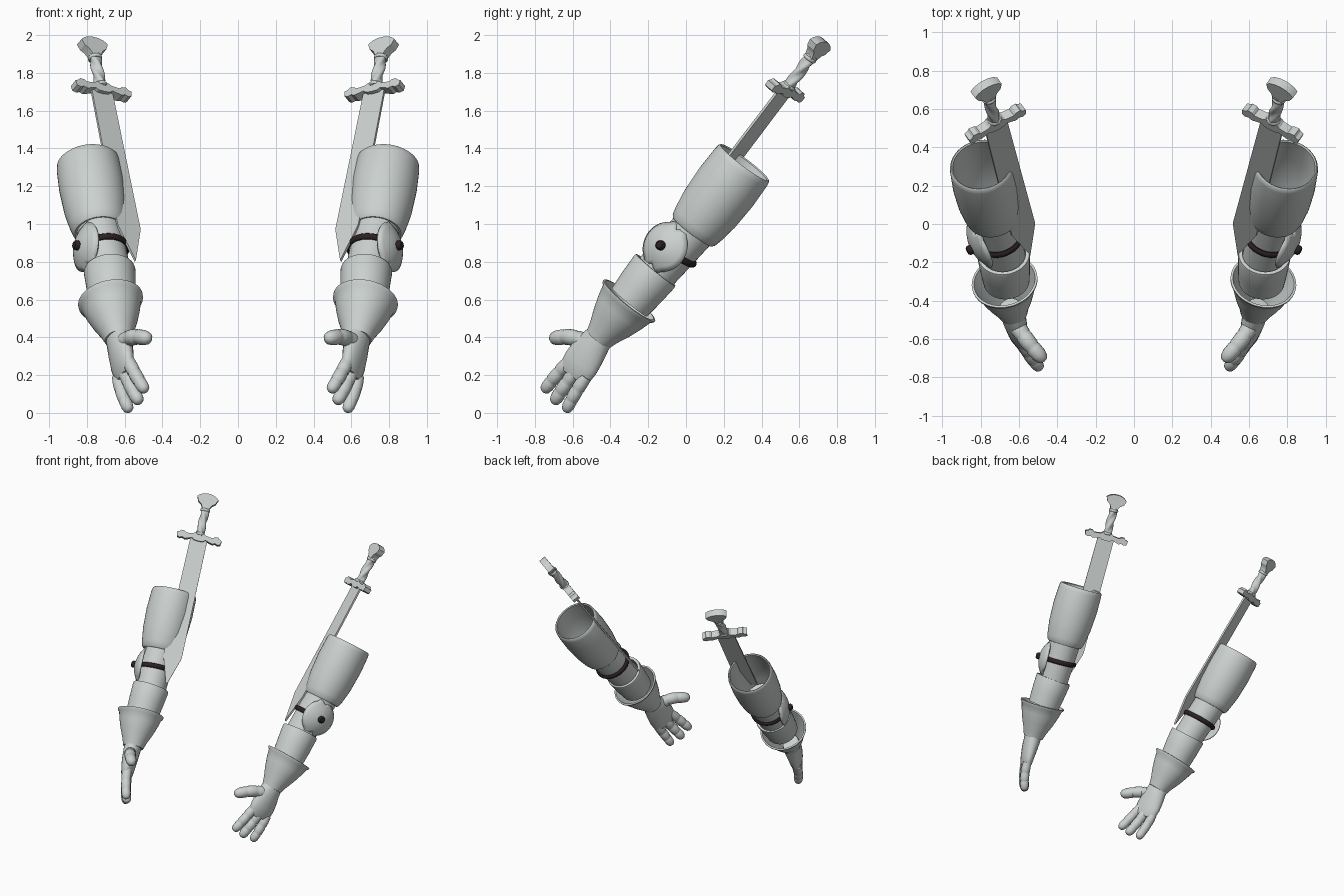
import bpy
import bmesh
from math import sin, cos, pi, radians
from mathutils import Vector

cube = bpy.data.objects.get("Cube")
if cube:
    bpy.data.objects.remove(cube, do_unlink=True)


def material(name, rgb):
    mat = bpy.data.materials.new(name)
    mat.use_nodes = True
    mat.diffuse_color = (*rgb, 1)
    mat.node_tree.nodes["Principled BSDF"].inputs["Base Color"].default_value = (*rgb, 1)
    return mat


STEEL = material("pale_steel", (0.60, 0.64, 0.63))
LEATHER = material("dark_leather", (0.025, 0.015, 0.015))


def build(name, verts, faces, mat=STEEL, angle=40, thickness=0):
    """Make the left part at +x and its mirrored right twin."""
    for side, sign in (("left", 1), ("right", -1)):
        bm = bmesh.new()
        vs = [bm.verts.new((v.x * sign, v.y, v.z)) for v in verts]
        for f in faces:
            bm.faces.new([vs[i] for i in f])
        bmesh.ops.remove_doubles(bm, verts=bm.verts, dist=0.0002)
        bmesh.ops.recalc_face_normals(bm, faces=bm.faces)
        mesh = bpy.data.meshes.new(f"{side}_{name}")
        bm.to_mesh(mesh)
        bm.free()
        mesh.materials.append(mat)
        mesh.shade_smooth()
        mesh.set_sharp_from_angle(angle=radians(angle))
        obj = bpy.data.objects.new(f"{side}_{name}", mesh)
        bpy.context.collection.objects.link(obj)
        if thickness:
            mod = obj.modifiers.new("thickness", "SOLIDIFY")
            mod.thickness = thickness
            mod.offset = 0


def grid_faces(rings, n, closed=False):
    faces = []
    for i in range(rings if closed else rings - 1):
        a, b = i * n, (i + 1) % rings * n
        for j in range(n):
            k = (j + 1) % n
            faces.append((a + j, a + k, b + k, b + j))
    return faces


def lathe(name, base, top, profile, closed=True, n=40, mat=STEEL):
    """Spin (distance, radius) pairs around the line from base to top."""
    base, top = Vector(base), Vector(top)
    d = (top - base).normalized()
    a = d.cross(Vector((0, 1, 0))).normalized()
    b = d.cross(a)
    verts = [base + d * t + (a * cos(2 * pi * j / n) + b * sin(2 * pi * j / n)) * r
             for t, r in profile for j in range(n)]
    build(name, verts, grid_faces(len(profile), n, closed), mat)


def sweep(name, stations, wide, n=20):
    """Join elliptical rings (centre, wide radius, thin radius), with end caps."""
    pts = [Vector(s[0]) for s in stations]
    verts = []
    for i, (_, rw, rt) in enumerate(stations):
        d = (pts[min(i + 1, len(pts) - 1)] - pts[max(i - 1, 0)]).normalized()
        a = (wide - d * wide.dot(d)).normalized()
        b = d.cross(a)
        verts += [pts[i] + a * cos(2 * pi * j / n) * rw + b * sin(2 * pi * j / n) * rt
                  for j in range(n)]
    faces = grid_faces(len(pts), n)
    for i in (0, len(pts) - 1):
        c = len(verts)
        verts.append(pts[i].copy())
        faces += [(c, i * n + j, i * n + (j + 1) % n) for j in range(n)]
    build(name, verts, faces, angle=60)


def slab(name, half, origin, u, v, w, thick):
    """Extrude a half outline, mirrored across v, along w."""
    outline = half + [(-x, y) for x, y in reversed(half) if x > 0]
    n = len(outline)
    verts = [origin + u * x + v * y + w * s * thick / 2 for s in (-1, 1) for x, y in outline]
    faces = grid_faces(2, n) + [tuple(range(n)), tuple(range(n, 2 * n))]
    build(name, verts, faces, angle=25)


# Arm armour, from the shoulder end to the wrist
elbow = Vector((0.71, -0.06, 0.86))
lathe("upper_arm_guard", (0.735, 0.035, 0.96), (0.795, 0.31, 1.325),
      [(0, 0.11), (0, 0.13), (0.012, 0.14), (0.05, 0.15), (0.15, 0.166), (0.3, 0.174),
       (0.43, 0.17), (0.455, 0.166), (0.462, 0.159), (0.455, 0.152), (0.3, 0.157),
       (0.1, 0.143), (0.03, 0.11)])
lathe("elbow_sleeve", (0.672, -0.2, 0.7), (0.745, 0.075, 1.01),
      [(0, 0), (0, 0.112), (0.2, 0.118), (0.42, 0.122), (0.42, 0)], closed=False)
lathe("forearm_cuff", (0.665, -0.3, 0.585), (0.68, -0.16, 0.757),
      [(0, 0.12), (0.1, 0.13), (0.21, 0.137), (0.222, 0.134), (0.222, 0.115), (0, 0.1)])
lathe("flared_gauntlet", (0.63, -0.465, 0.39), (0.675, -0.3, 0.595),
      [(0, 0.076), (0.05, 0.092), (0.12, 0.122), (0.19, 0.146), (0.245, 0.161),
       (0.258, 0.173), (0.268, 0.174), (0.27, 0.162), (0.2, 0.138), (0.1, 0.1), (0, 0.06)])

# Elbow strap, domed plate and knob
axis = Vector((0.15, 0.58, 0.80)).normalized()
out = Vector((0.14, -0.07, 0.03))
out = (out - axis * out.dot(axis)).normalized()
across = axis.cross(out)
ring = [2 * pi * i / 10 for i in range(10)]
lathe("elbow_strap", elbow, elbow + axis,
      [(0.018 * cos(t), 0.125 + 0.014 * sin(t)) for t in ring], mat=LEATHER)

count = 48
hub = elbow + out * 0.152
verts, faces = [hub], []
for level in range(1, 6):
    for j in range(count):
        turn = 2 * pi * j / count
        # the rim has a pointed notch at both ends of the arm axis
        off = min(j, count - j, abs(j - count // 2))
        rim = (0.108, 0.122, 0.15, 0.138)[off] if off < 4 else 0.13
        r = rim * level / 5
        verts.append(hub + (axis * cos(turn) + across * sin(turn)) * r - out * r * r * 2.8)
faces = [(0, 1 + j, 1 + (j + 1) % count) for j in range(count)]
faces += [tuple(i + 1 for i in f) for f in grid_faces(5, count)]
build("elbow_plate", verts, faces, thickness=0.014)
lathe("elbow_knob", hub, hub + out,
      [(0, 0), (0, 0.026), (0.02, 0.026), (0.03, 0.018), (0.033, 0)],
      closed=False, n=20, mat=LEATHER)

# Hand: palm, three jointed fingers and a thumb
spread = Vector((0.06, 0.12, -0.10)).normalized()
sweep("palm", [((0.645, -0.44, 0.42), 0.07, 0.06), ((0.63, -0.475, 0.38), 0.084, 0.064),
               ((0.62, -0.52, 0.32), 0.1, 0.058), ((0.612, -0.555, 0.265), 0.105, 0.05),
               ((0.603, -0.583, 0.22), 0.1, 0.042), ((0.597, -0.598, 0.195), 0.082, 0.03)], spread)

JOINTS = [(0, 0.95), (0.2, 1.03), (0.33, 1.04), (0.37, 0.92), (0.41, 1.02), (0.55, 1.02),
          (0.64, 1.0), (0.67, 0.9), (0.7, 0.98), (0.85, 0.95), (0.94, 0.78), (0.985, 0.45), (1, 0.05)]


def finger(name, base, bend, tip, radius):
    base, bend, tip = Vector(base), Vector(bend), Vector(tip)
    path = [(base * (1 - t) ** 2 + bend * 2 * t * (1 - t) + tip * t * t, radius * r, radius * r)
            for t, r in JOINTS]
    sweep(name, path, spread, n=16)


finger("index_finger", (0.58, -0.615, 0.275), (0.545, -0.69, 0.2), (0.487, -0.755, 0.112), 0.035)
finger("middle_finger", (0.603, -0.575, 0.23), (0.575, -0.65, 0.14), (0.517, -0.702, 0.05), 0.036)
finger("outer_finger", (0.635, -0.53, 0.19), (0.62, -0.595, 0.1), (0.572, -0.638, 0.005), 0.034)
finger("thumb", (0.62, -0.51, 0.36), (0.575, -0.6, 0.425), (0.465, -0.715, 0.39), 0.042)

# Sword: directions along the hilt, the guard and the blade's thickness
hilt = Vector((0.156, 0.597, 0.787)).normalized()
cross = Vector((0.857, -0.494, 0.145))
cross = (cross - hilt * cross.dot(hilt)).normalized()
flat = hilt.cross(cross)
centre = Vector((0.724, 0.53, 1.712))

slab("blade", [(0, 0.01), (0.064, 0.01), (0.07, -0.93), (0, -1.155)],
     centre, cross, hilt, flat, 0.014)
slab("cross_guard", [(0, 0.028), (0.035, 0.028), (0.05, 0.016), (0.1, 0.01), (0.115, 0.022),
                     (0.14, 0.024), (0.15, 0.012), (0.17, 0.004), (0.166, -0.026), (0.145, -0.034),
                     (0.125, -0.026), (0.105, -0.034), (0.05, -0.018), (0.035, -0.03), (0, -0.034)],
     centre, cross, hilt, flat, 0.055)
slab("pommel", [(0, 0.335), (0.03, 0.332), (0.06, 0.32), (0.08, 0.302), (0.066, 0.268),
                (0.042, 0.25), (0.028, 0.225), (0.024, 0.205), (0, 0.205)],
     centre, cross, hilt, flat, 0.052)

# Grip with a spiral groove
sides, rows = 24, 28
verts = []
for i in range(rows):
    t = i / (rows - 1)
    for j in range(sides):
        turn = 2 * pi * j / sides
        r = 0.03 + 0.004 * cos(3 * turn - 4 * pi * t)
        verts.append(centre + hilt * (0.01 + 0.22 * t) + (cross * cos(turn) + flat * sin(turn)) * r)
faces = grid_faces(rows, sides)
faces += [tuple(range(sides)), tuple(range((rows - 1) * sides, rows * sides))]
build("spiral_grip", verts, faces, angle=60)
for label, height in (("lower", 0.025), ("upper", 0.21)):
    lathe(f"{label}_grip_collar", centre + hilt * height, centre + hilt,
          [(0.01 * cos(t), 0.031 + 0.007 * sin(t)) for t in ring], n=24)
